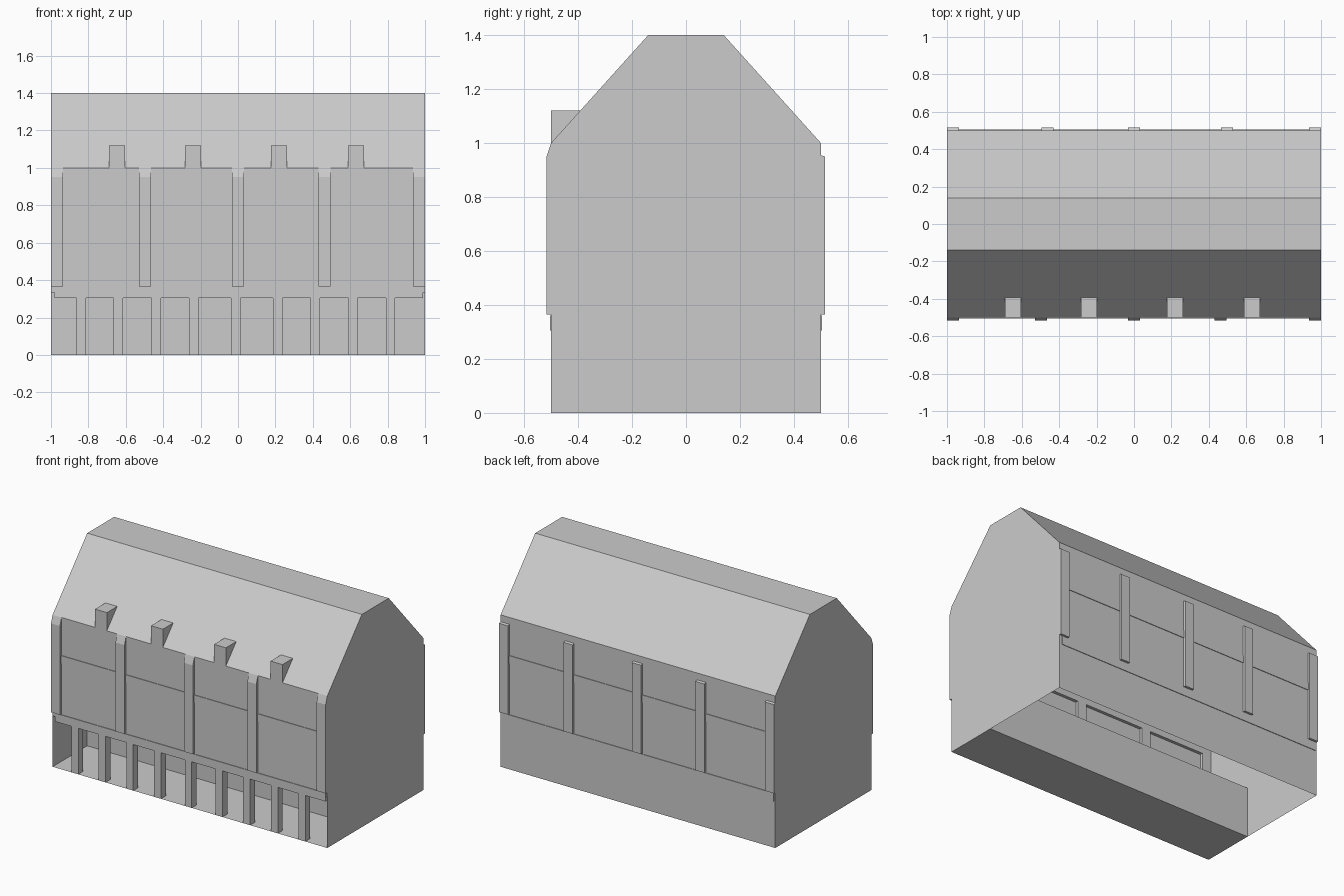
import bpy

if "Cube" in bpy.data.objects:
    bpy.data.objects.remove(bpy.data.objects["Cube"])


def mesh_object(name, verts, faces):
    me = bpy.data.meshes.new(name)
    me.from_pydata(verts, [], faces)
    me.update()
    ob = bpy.data.objects.new(name, me)
    bpy.context.collection.objects.link(ob)
    return ob


def extrude_x(name, profile, x0, x1, caps=True, closed=True):
    """Sweep a (y, z) profile, listed clockwise seen from +x, along x."""
    n = len(profile)
    verts = [(x, y, z) for x in (x0, x1) for y, z in profile]
    faces = [(i, (i + 1) % n, n + (i + 1) % n, n + i)
             for i in range(n if closed else n - 1)]
    if caps:
        faces += [tuple(range(n))[::-1], tuple(range(n, 2 * n))]
        faces = [f[::-1] if i >= len(faces) - 2 else f for i, f in enumerate(faces)]
    return mesh_object(name, verts, faces)


def box(name, x0, x1, y0, y1, z0, z1):
    return extrude_x(name, [(y0, z0), (y0, z1), (y1, z1), (y1, z0)], x0, x1)


ARCADE_TOP, ARCADE_BACK = 0.335, -0.14

# Thin outer shell: front wall, truncated roof, back wall
extrude_x("walls_and_roof",
          [(-0.5, ARCADE_TOP), (-0.5, 1.0), (-0.14, 1.4), (0.14, 1.4),
           (0.5, 1.0), (0.5, 0.0)], -1, 1, caps=False, closed=False)

# Gable ends
gable = [(-0.5, 0), (-0.5, 1.0), (-0.14, 1.4), (0.14, 1.4), (0.5, 1.0), (0.5, 0)]
for side, x in (("left", -1), ("right", 1)):
    f = tuple(range(6))
    mesh_object("gable_" + side, [(x, y, z) for y, z in gable],
                [f if x < 0 else f[::-1]])

# Arcade recess: floor, inner wall and ceiling
extrude_x("arcade_recess",
          [(-0.5, 0), (ARCADE_BACK, 0), (ARCADE_BACK, ARCADE_TOP),
           (-0.5, ARCADE_TOP)], -1, 1, caps=False, closed=False)

# Arcade pillars
for x in (-0.838, -0.64, -0.438, -0.236, -0.012, 0.212, 0.413, 0.615, 0.815):
    box("arcade_pillar", x - 0.025, x + 0.025, -0.5, -0.45, 0, 0.31)

# Wall posts and horizontal bands; the back repeats the front turned half round
post_spans = [(-1, -0.935), (-0.53, -0.465), (-0.033, 0.033),
              (0.43, 0.495), (0.935, 1)]
front_post = [(-0.48, 0.365), (-0.517, 0.365), (-0.517, 0.95),
              (-0.5, 1.0), (-0.48, 0.98)]
back_post = [(0.48, 0.365), (0.48, 0.955), (0.5, 0.955),
             (0.515, 0.95), (0.515, 0.365)]
for a, b in post_spans:
    extrude_x("front_post", front_post, a, b)
    extrude_x("back_post", back_post, -b, -a)
for z0, z1 in ((0.305, 0.36), (0.70, 0.75)):
    box("front_band", -0.98, 0.99, -0.504, -0.48, z0, z1)
    box("back_band", -0.99, 0.98, 0.48, 0.504, z0, z1)

# Small flat-topped dormers sitting on the front roof slope
for x in (-0.648, -0.24, 0.219, 0.631):
    extrude_x("dormer", [(-0.5, 1.0), (-0.5, 1.12), (-0.392, 1.12)],
              x - 0.043, x + 0.043)

# Make the closed parts' normals consistent
import bmesh
for ob in bpy.data.objects:
    if ob.name.split(".")[0] in ("arcade_pillar", "front_post", "back_post",
                                 "front_band", "back_band", "dormer"):
        bm = bmesh.new()
        bm.from_mesh(ob.data)
        bmesh.ops.recalc_face_normals(bm, faces=bm.faces)
        bm.to_mesh(ob.data)
        bm.free()
